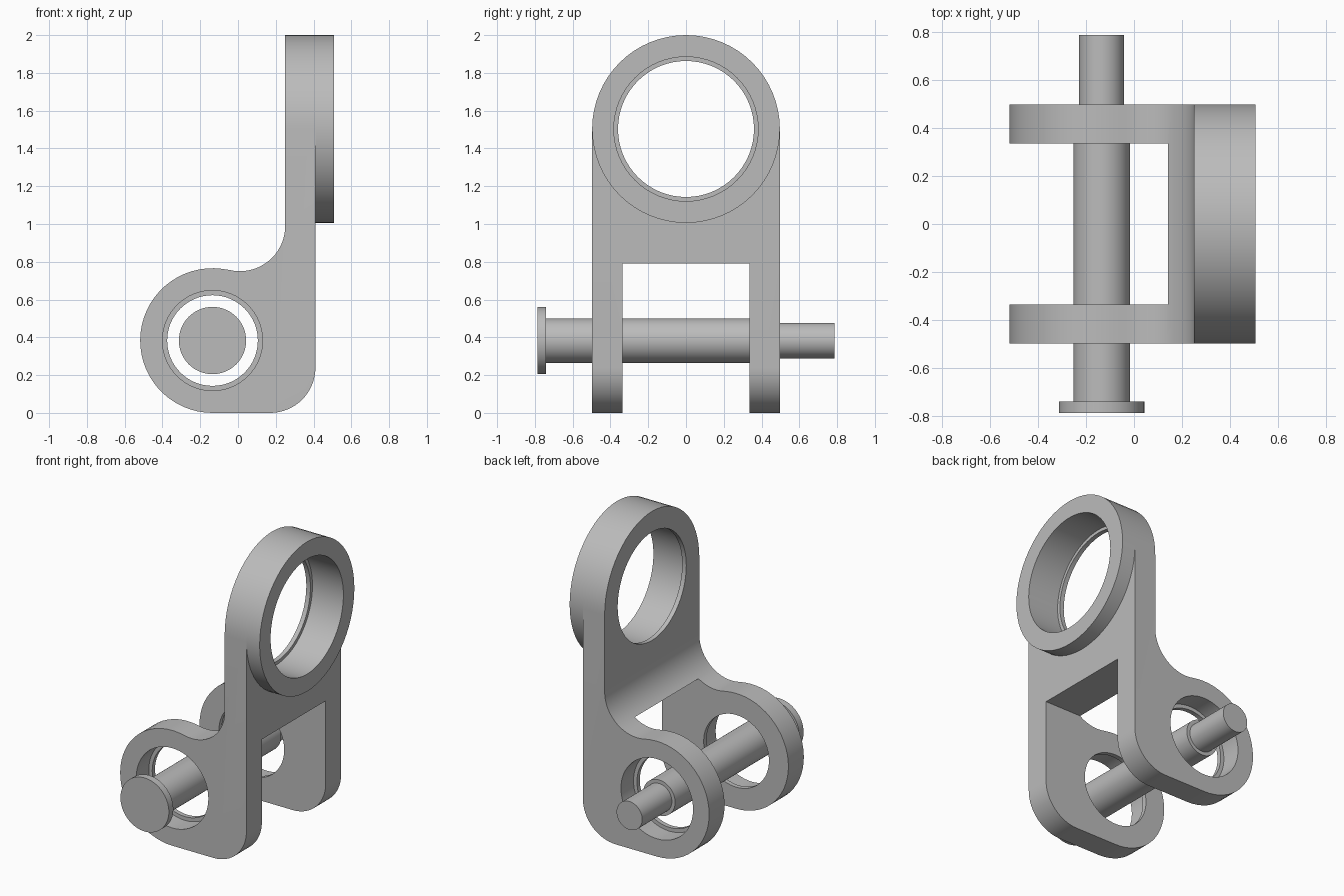
import bpy, bmesh
from math import sin, cos, pi, atan2, radians

if "Cube" in bpy.data.objects:
    bpy.data.objects.remove(bpy.data.objects["Cube"], do_unlink=True)

steel = bpy.data.materials.new("plain grey metal")
steel.use_nodes = True
GREY = (0.5, 0.5, 0.5, 1)
steel.diffuse_color = GREY
steel.node_tree.nodes["Principled BSDF"].inputs["Base Color"].default_value = GREY

HALF = 0.497                 # half width of the bracket
PIN_X, PIN_Z = -0.135, 0.383  # lug and pin centre
EYE_Z = 1.503                # centre of the upper eye
WALL_IN, WALL_OUT = 0.25, 0.41
SLOT = 0.335                 # half gap between the lugs


def make_object(name, bm):
    bmesh.ops.recalc_face_normals(bm, faces=bm.faces)
    mesh = bpy.data.meshes.new(name)
    bm.to_mesh(mesh)
    bm.free()
    mesh.materials.append(steel)
    obj = bpy.data.objects.new(name, mesh)
    bpy.context.collection.objects.link(obj)
    return obj


def arc(cx, cy, r, start, end, n=16):
    return [(cx + r * cos(start + (end - start) * i / n),
             cy + r * sin(start + (end - start) * i / n)) for i in range(n + 1)]


def place(axis, a, b, t):
    return (t, a, b) if axis == "x" else (a, t, b)


def extrude(name, outline, axis, t0, t1):
    """Prism from an outline, running along an axis."""
    bm = bmesh.new()
    rings = [[bm.verts.new(place(axis, a, b, t)) for a, b in outline] for t in (t0, t1)]
    for ring in rings:
        bm.faces.new(ring)
    for i in range(len(outline)):
        j = (i + 1) % len(outline)
        bm.faces.new((rings[0][i], rings[0][j], rings[1][j], rings[1][i]))
    return make_object(name, bm)


def revolve(name, profile, axis, centre, hollow=False, n=64):
    """Turned part from (radius, position) steps along an axis."""
    bm = bmesh.new()
    rings = [[bm.verts.new(place(axis, centre[0] + r * cos(2 * pi * k / n),
                                 centre[1] + r * sin(2 * pi * k / n), t))
              for k in range(n)] for r, t in profile]
    pairs = list(zip(rings, rings[1:]))
    if hollow:
        pairs.append((rings[-1], rings[0]))
    else:
        bm.faces.new(rings[0])
        bm.faces.new(rings[-1])
    for p, q in pairs:
        for k in range(n):
            m = (k + 1) % n
            bm.faces.new((p[k], p[m], q[m], q[k]))
    return make_object(name, bm)


def boolean(obj, cutter, operation):
    mod = obj.modifiers.new(operation.lower(), "BOOLEAN")
    mod.operation, mod.solver, mod.object = operation, "EXACT", cutter
    cutter.hide_render = True
    bpy.context.view_layer.objects.active = obj
    bpy.ops.object.modifier_apply(modifier=mod.name)
    bpy.data.objects.remove(cutter, do_unlink=True)


def smooth(obj):
    bpy.ops.object.select_all(action="DESELECT")
    obj.select_set(True)
    bpy.context.view_layer.objects.active = obj
    bpy.ops.object.shade_smooth_by_angle(angle=radians(30))


# Bracket side profile: round lug, concave fillet, upright wall, rounded heel
lug_r, fillet_r = 0.383, 0.24
fx, fz = WALL_IN - fillet_r, 0.99
meet = atan2(fz - PIN_Z, fx - PIN_X)
side = arc(WALL_OUT - fillet_r, fillet_r, fillet_r, -pi / 2, 0)
side += [(WALL_OUT, 2.1), (WALL_IN, 2.1)]
side += arc(fx, fz, fillet_r, 0, meet - pi)
side += arc(PIN_X, PIN_Z, lug_r, meet, 1.5 * pi, 32)[1:]
bracket = extrude("bracket", side, "y", -0.6, 0.6)

# Round the top of the wall and trim to width
outline = [(-HALF, -0.1), (HALF, -0.1)] + arc(0, EYE_Z, HALF, 0, pi, 32)
boolean(bracket, extrude("outline_trim", outline, "x", -0.8, 0.8), "INTERSECT")

# Gap between the two lugs
gap = [(-SLOT, -0.2), (SLOT, -0.2), (SLOT, 0.79), (-SLOT, 0.79)]
boolean(bracket, extrude("gap_cutter", gap, "x", -0.9, 0.9), "DIFFERENCE")

# Stepped bores: small lip on the inner side of each lug and of the eye
lip = SLOT + 0.03
lug_bore = [(0.265, -0.7), (0.265, -lip), (0.24, -lip),
            (0.24, lip), (0.265, lip), (0.265, 0.7)]
boolean(bracket, revolve("lug_bore", lug_bore, "y", (PIN_X, PIN_Z)), "DIFFERENCE")
eye_lip = WALL_IN + 0.03
eye_bore = [(0.36, 0.1), (0.36, eye_lip), (0.382, eye_lip), (0.382, 0.7)]
boolean(bracket, revolve("eye_bore", eye_bore, "x", (0, EYE_Z)), "DIFFERENCE")
smooth(bracket)

# Raised ring around the eye
ring = [(0.382, WALL_OUT), (HALF, WALL_OUT), (HALF, 0.507), (0.382, 0.507)]
smooth(revolve("eye_ring", ring, "x", (0, EYE_Z), hollow=True))

# Headed pin with a thinner tail
pin = [(0.178, -0.787), (0.178, -0.74), (0.118, -0.74),
       (0.118, 0.475), (0.094, 0.475), (0.094, 0.787)]
smooth(revolve("pin", pin, "y", (PIN_X, PIN_Z)))
